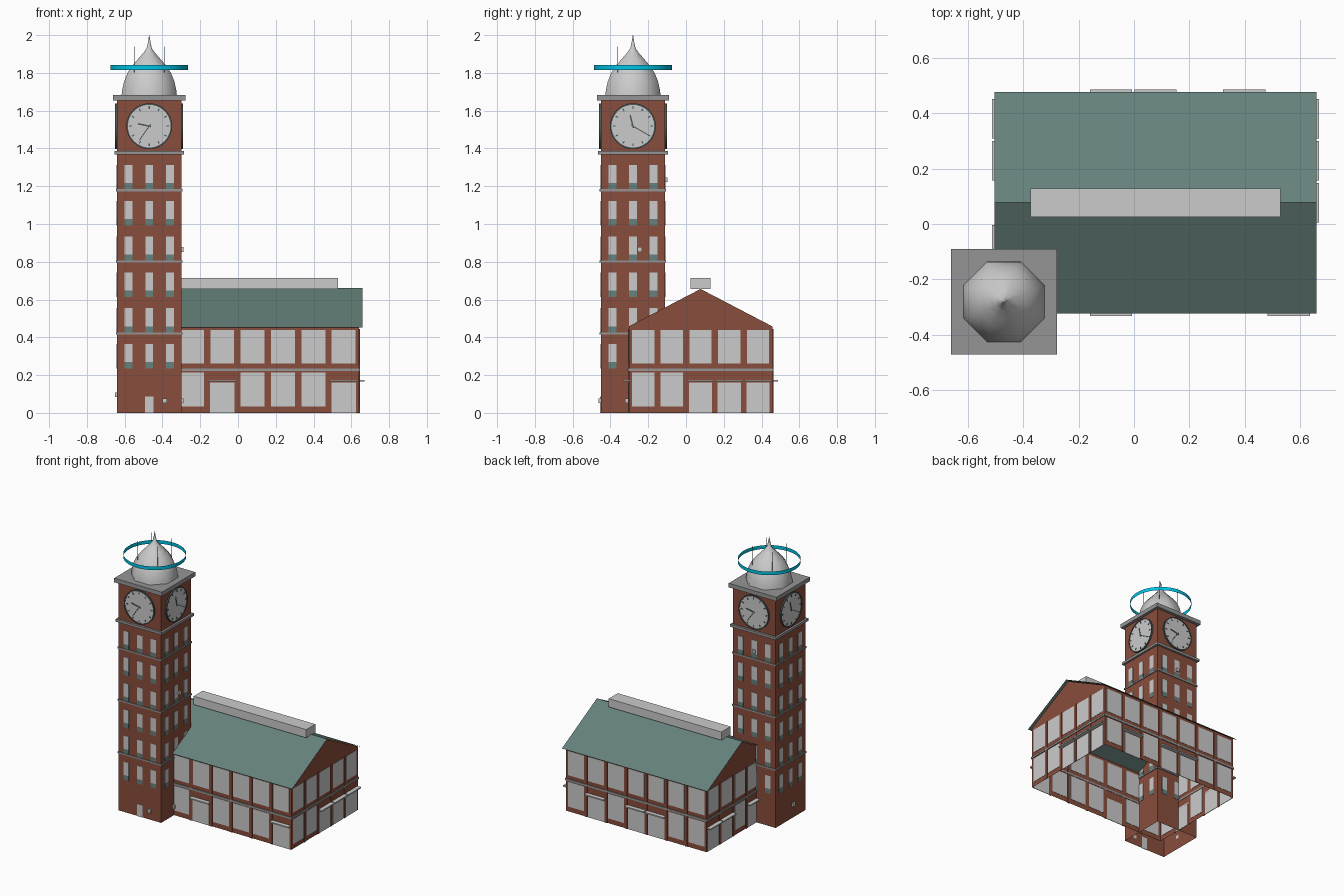
import bpy, bmesh, math
from mathutils import Vector, Matrix

if "Cube" in bpy.data.objects:
    bpy.data.objects.remove(bpy.data.objects["Cube"])


def material(name, rgb):
    m = bpy.data.materials.new(name)
    m.diffuse_color = (*rgb, 1)
    m.use_nodes = True
    m.node_tree.nodes["Principled BSDF"].inputs["Base Color"].default_value = m.diffuse_color
    return m


BRICK = material("brick", (0.25, 0.075, 0.045))
GREEN = material("green_metal", (0.13, 0.22, 0.20))
TRIM = material("stone_trim", (0.30, 0.30, 0.30))
DARK = material("dark_metal", (0.07, 0.10, 0.10))
CYAN = material("cyan", (0.0, 0.55, 0.78))


def finish(bm, name, mat=None, smooth=False):
    me = bpy.data.meshes.new(name)
    bm.to_mesh(me)
    bm.free()
    ob = bpy.data.objects.new(name, me)
    bpy.context.collection.objects.link(ob)
    if mat:
        me.materials.append(mat)
    if smooth:
        for p in me.polygons:
            p.use_smooth = True
    return ob


def box(bm, lo, hi):
    lo, hi = Vector(lo), Vector(hi)
    m = Matrix.Translation((lo + hi) / 2) @ Matrix.Diagonal((*(hi - lo), 1))
    return bmesh.ops.create_cube(bm, size=1, matrix=m)["verts"]


def faces(bm, pts, polys):
    vs = [bm.verts.new(p) for p in pts]
    for p in polys:
        bm.faces.new([vs[i] for i in p])


# Block = centre x, centre y, half x, half y; sides 0 front, 1 right, 2 back, 3 left
TOWER = (-0.47, -0.281, 0.17, 0.17)
HALL = (0.0775, 0.077, 0.5625, 0.38)


def frame(block, side):
    """Matrix from wall space (u right, -y outward, z up) to the world."""
    cx, cy, hx, hy = block
    d = hy if side % 2 == 0 else hx
    return (Matrix.Translation((cx, cy, 0)) @ Matrix.Rotation(side * math.pi / 2, 4, 'Z')
            @ Matrix.Translation((0, -d, 0)))


def plate(bm, block, side, u, w, z0, z1, inner, outer):
    vs = box(bm, (u - w / 2, -outer, z0), (u + w / 2, -inner, z1))
    bmesh.ops.transform(bm, matrix=frame(block, side), verts=vs)


def band(bm, block, z0, z1, out):
    cx, cy, hx, hy = block
    box(bm, (cx - hx - out, cy - hy - out, z0), (cx + hx + out, cy + hy + out, z1))


# Tower shell, open below
bm = bmesh.new()
band(bm, TOWER, 0, 1.655, 0)
bmesh.ops.delete(bm, geom=[f for f in bm.faces if f.normal.z < -0.5 or
                           f.calc_center_median().z < 0.001], context='FACES_ONLY')
finish(bm, "tower_walls", BRICK)

# Tower string courses and cap
bm = bmesh.new()
for z in (0.415, 0.795, 1.173):
    for s in range(4):
        plate(bm, TOWER, s, 0, 0.352, z, z + 0.011, -0.002, 0.006)
for s in range(4):
    plate(bm, TOWER, s, 0, 0.37, 1.368, 1.386, -0.002, 0.015)
band(bm, TOWER, 1.653, 1.683, 0.021)
finish(bm, "tower_trim", TRIM)

# Tower windows with green spandrels
glass, spandrel = bmesh.new(), bmesh.new()
for s in range(4):
    for row in range(6):
        z = 0.235 + 0.1895 * row
        for u in (-0.109, 0, 0.109):
            plate(glass, TOWER, s, u, 0.042, z + 0.034, z + 0.13, -0.002, 0.002)
            plate(spandrel, TOWER, s, u, 0.042, z, z + 0.034, -0.002, 0.002)
finish(glass, "tower_windows")
finish(spandrel, "tower_spandrels", GREEN)

# Tower door and small wall fixtures
bm = bmesh.new()
plate(bm, TOWER, 0, 0, 0.045, 0, 0.088, -0.002, 0.003)
for s, u, z in ((0, 0.083, 0.065), (1, -0.03, 0.065), (1, 0.035, 0.865),
                (2, 0, 1.235), (3, 0.03, 0.095)):
    plate(bm, TOWER, s, u, 0.024, z - 0.012, z + 0.012, 0, 0.012)
finish(bm, "tower_door_and_fixtures")

# Clock faces, rims, hour marks and hands
disc, rim, marks = bmesh.new(), bmesh.new(), bmesh.new()
CZ, N = 1.518, 48
for s in range(4):
    M = frame(TOWER, s) @ Matrix.Translation((0, 0, CZ))
    bmesh.ops.create_cone(disc, cap_ends=True, segments=N, radius1=0.114, radius2=0.114, depth=0.008,
                          matrix=M @ Matrix.Translation((0, -0.003, 0)) @ Matrix.Rotation(math.pi / 2, 4, 'X'))
    sect = ((0.113, 0), (0.121, 0), (0.121, -0.010), (0.113, -0.010))
    rings = [[rim.verts.new(M @ Vector((r * math.cos(a), y, r * math.sin(a)))) for r, y in sect]
             for a in (2 * math.pi * i / N for i in range(N))]
    for i in range(N):
        a, b = rings[i], rings[(i + 1) % N]
        for k in range(4):
            rim.faces.new((a[k], b[k], b[(k + 1) % 4], a[(k + 1) % 4]))
    bars = [(30 * h, 0.092, 0.106, 0.006) for h in range(12)]
    bars += [(-78, -0.01, 0.062, 0.008), (215, -0.012, 0.09, 0.005)] if s % 2 == 0 else \
            [(-14, -0.01, 0.06, 0.008), (120, -0.012, 0.09, 0.005)]
    for deg, r0, r1, w in bars:
        vs = box(marks, (-w / 2, -0.0095, r0), (w / 2, -0.006, r1))
        bmesh.ops.transform(marks, matrix=M @ Matrix.Rotation(math.radians(deg), 4, 'Y'), verts=vs)
bmesh.ops.recalc_face_normals(rim, faces=rim.faces)
finish(disc, "clock_faces")
finish(rim, "clock_rims", DARK)
finish(marks, "clock_marks_and_hands", DARK)

# Octagonal ogee dome with finial
profile = [(0.146, 1.683), (0.143, 1.71), (0.133, 1.755), (0.115, 1.80), (0.09, 1.838),
           (0.06, 1.873), (0.032, 1.905), (0.014, 1.93), (0.007, 1.96), (0.001, 2.0)]
bm = bmesh.new()
k = 1 / math.cos(math.pi / 8)
rings = [[bm.verts.new((TOWER[0] + r * k * math.cos(a), TOWER[1] + r * k * math.sin(a), z))
          for a in ((i + 0.5) * math.pi / 4 for i in range(8))] for r, z in profile]
for a, b in zip(rings, rings[1:]):
    for i in range(8):
        j = (i + 1) % 8
        bm.faces.new((a[i], a[j], b[j], b[i]))
bm.faces.new(rings[-1])
finish(bm, "dome", None, True)

# Thin cyan hoop around the dome
bm = bmesh.new()
bmesh.ops.create_cone(bm, cap_ends=False, segments=64, radius1=0.206, radius2=0.206, depth=0.026,
                      matrix=Matrix.Translation((TOWER[0], TOWER[1], 1.828)))
finish(bm, "dome_hoop", CYAN, True)

# Slim rods standing on the dome
bm = bmesh.new()
for sx in (-1, 1):
    for sy in (-1, 1):
        x, y = TOWER[0] + 0.08 * sx, TOWER[1] + 0.08 * sy
        box(bm, (x - 0.001, y - 0.001, 1.79), (x + 0.001, y + 0.001, 1.94))
finish(bm, "dome_rods", DARK)

# Hall walls with gables, open below
cx, cy, hx, hy = HALL
bm = bmesh.new()
section = [(-hy, 0), (-hy, 0.458), (0, 0.656), (hy, 0.458), (hy, 0)]
faces(bm, [(cx + sx * hx, cy + y, z) for sx in (-1, 1) for y, z in section],
      [(0, 1, 2, 3, 4), (9, 8, 7, 6, 5), (0, 5, 6, 1), (3, 8, 9, 4)])
bmesh.ops.recalc_face_normals(bm, faces=bm.faces)
finish(bm, "hall_walls", BRICK)

# Thin sheet roof and ridge monitor
bm = bmesh.new()
faces(bm, [(cx + sx * 0.5825, cy + y, z) for y, z in ((-0.4, 0.452), (0, 0.662), (0.4, 0.452))
           for sx in (-1, 1)], [(0, 1, 3, 2), (2, 3, 5, 4)])
finish(bm, "hall_roof", GREEN)
bm = bmesh.new()
box(bm, (cx - 0.4515, cy - 0.052, 0.655), (cx + 0.4515, cy + 0.052, 0.715))
finish(bm, "ridge_monitor")

# Hall windows, doors, awnings and pilasters, bay by bay
DOORS = {0: (2, 6), 1: (2, 3, 4), 2: (1, 3, 4), 3: (0, 1, 3)}
win, door, awning, pier, course = (bmesh.new() for _ in range(5))
for s in range(4):
    n, half = (7, hx) if s % 2 == 0 else (5, hy)
    p = 2 * half / n
    for i in range(n):
        u = -half + p * (i + 0.5)
        w = p - 0.034
        plate(win, HALL, s, u, w, 0.262, 0.438, -0.002, 0.002)
        if i in DOORS[s]:
            plate(door, HALL, s, u, w + 0.005, 0, 0.162, -0.002, 0.002)
            plate(awning, HALL, s, u, p - 0.008, 0.165, 0.174, 0, 0.029)
        else:
            plate(win, HALL, s, u, w, 0.035, 0.215, -0.002, 0.002)
    for i in range(1, n):
        plate(pier, HALL, s, -half + p * i, 0.018, 0, 0.445, -0.001, 0.005)
    plate(course, HALL, s, 0, 2 * half + 0.012, 0.222, 0.236, -0.002, 0.006)
finish(win, "hall_windows")
finish(door, "hall_doors")
finish(awning, "hall_awnings")
finish(pier, "hall_pilasters", BRICK)
finish(course, "hall_string_course", TRIM)
